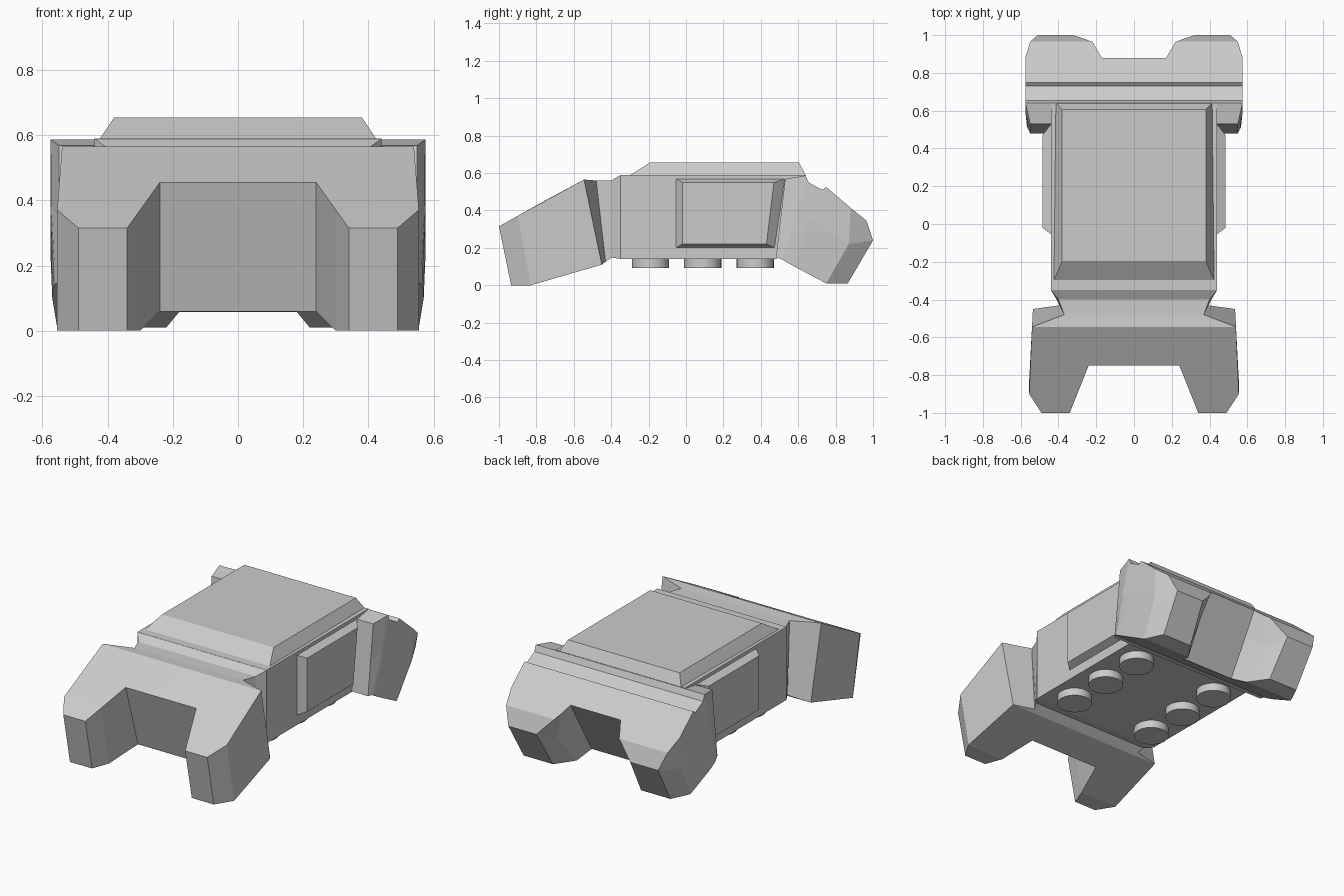
import bpy, bmesh

if "Cube" in bpy.data.objects:
    bpy.data.objects.remove(bpy.data.objects["Cube"])


def make_object(name, bm):
    bmesh.ops.remove_doubles(bm, verts=bm.verts, dist=1e-5)
    bmesh.ops.recalc_face_normals(bm, faces=bm.faces)
    mesh = bpy.data.meshes.new(name)
    bm.to_mesh(mesh)
    bm.free()
    ob = bpy.data.objects.new(name, mesh)
    bpy.context.collection.objects.link(ob)
    return ob


def loft(name, a, b):
    """Closed solid between two matching outlines."""
    bm = bmesh.new()
    va, vb = [bm.verts.new(p) for p in a], [bm.verts.new(p) for p in b]
    n = len(a)
    bm.faces.new(va)
    bm.faces.new(vb[::-1])
    for i in range(n):
        j = (i + 1) % n
        bm.faces.new((va[i], vb[i], vb[j], va[j]))
    return make_object(name, bm)


def clamp_shell(name, columns, cells, middles):
    """Symmetric solid: wall columns run around the half outline from top to
    bottom, cells list the cap polygons; ('m', i) is column i moved to x = 0."""
    bm = bmesh.new()
    levels = len(columns[0])
    for s in (1, -1):
        cols = [[bm.verts.new((s * x, y, z)) for x, y, z in c] for c in columns]
        mids = {i: [bm.verts.new((0, y, z)) for x, y, z in columns[i]] for i in middles}
        last = len(cols) - 1
        chain = [mids[0]] + cols + [mids[last]]
        for c, d in zip(chain, chain[1:]):
            for k in range(levels - 1):
                bm.faces.new((c[k], d[k], d[k + 1], c[k + 1]))
        for cell in cells:
            for k in (0, levels - 1):
                bm.faces.new([mids[i[1]][k] if isinstance(i, tuple) else cols[i][k]
                              for i in cell])
    return make_object(name, bm)


def strips(first, last):
    return [[('m', i), i, i + 1, ('m', i + 1)] for i in range(first, last)]


tip = [1, 2, 3, 4]
bridge = [('m', 0), 0, 1, 4, 5, ('m', 5)]

# Main body, side profile extruded across x
profile = [(-.35, .14), (-.35, .59), (.64, .59), (.48, .14)]
loft("body", [(-.44, y, z) for y, z in profile], [(.44, y, z) for y, z in profile])

# Raised lid on top
loft("top_plate",
     [(-.425, -.30, .588), (.425, -.30, .588), (.415, .64, .588), (-.415, .64, .588)],
     [(-.38, -.195, .655), (.38, -.195, .655), (.38, .605, .655), (-.38, .605, .655)])

# Bevelled panels on both sides
for side, s in (("right", 1), ("left", -1)):
    loft("side_panel_" + side,
         [(s * .438, y, z) for y, z in ((-.055, .57), (.53, .57), (.475, .2), (-.055, .2))],
         [(s * .485, y, z) for y, z in ((-.02, .55), (.47, .55), (.43, .22), (-.02, .22))])

# Round studs underneath
for s in (1, -1):
    for y in (-.19, .09, .37):
        bpy.ops.mesh.primitive_cylinder_add(vertices=24, radius=.1, depth=.06,
                                            location=(s * .29, y, .122))
        bpy.context.object.name = "bottom_stud"
        bpy.ops.object.shade_smooth_by_angle()

# Front two-toed claw with the neck joining it to the body
clamp_shell("front_claw", [
    [(.24, -.75, .455), (.24, -.63, .059)],
    [(.30, -.90, .371), (.30, -.83, 0)],
    [(.34, -1.0, .315), (.34, -.935, 0)],
    [(.49, -1.0, .315), (.49, -.935, 0)],
    [(.555, -.90, .371), (.555, -.83, 0)],
    [(.54, -.545, .565), (.535, -.45, .11)],
    [(.37, -.48, .56), (.39, -.43, .125)],
    [(.40, -.40, .56), (.41, -.40, .148)],
    [(.44, -.35, .589), (.44, -.35, .141)],
], [tip, bridge] + strips(5, 8), (0, 5, 6, 7, 8))

# Rear two-toed claw, wrapping the back of the body
clamp_shell("rear_claw", [
    [(.17, .88, .414), (.175, .79, .27), (.18, .66, .058)],
    [(.20, .93, .371), (.25, .90, .20), (.22, .75, .01)],
    [(.22, .965, .345), (.32, 1.0, .24), (.30, .865, .01)],
    [(.55, .965, .345), (.51, 1.0, .24), (.50, .865, .01)],
    [(.575, .88, .414), (.575, .87, .22), (.555, .75, .01)],
    [(.575, .75, .525), (.575, .67, .35), (.57, .58, .10)],
    [(.575, .73, .51), (.575, .645, .34), (.57, .54, .122)],
    [(.575, .655, .55), (.575, .59, .36), (.565, .51, .14)],
    [(.575, .64, .587), (.573, .575, .37), (.56, .50, .145)],
    [(.55, .53, .568), (.55, .505, .355), (.55, .48, .142)],
], [tip, bridge] + strips(5, 9), (0, 5, 6, 7, 8, 9))
